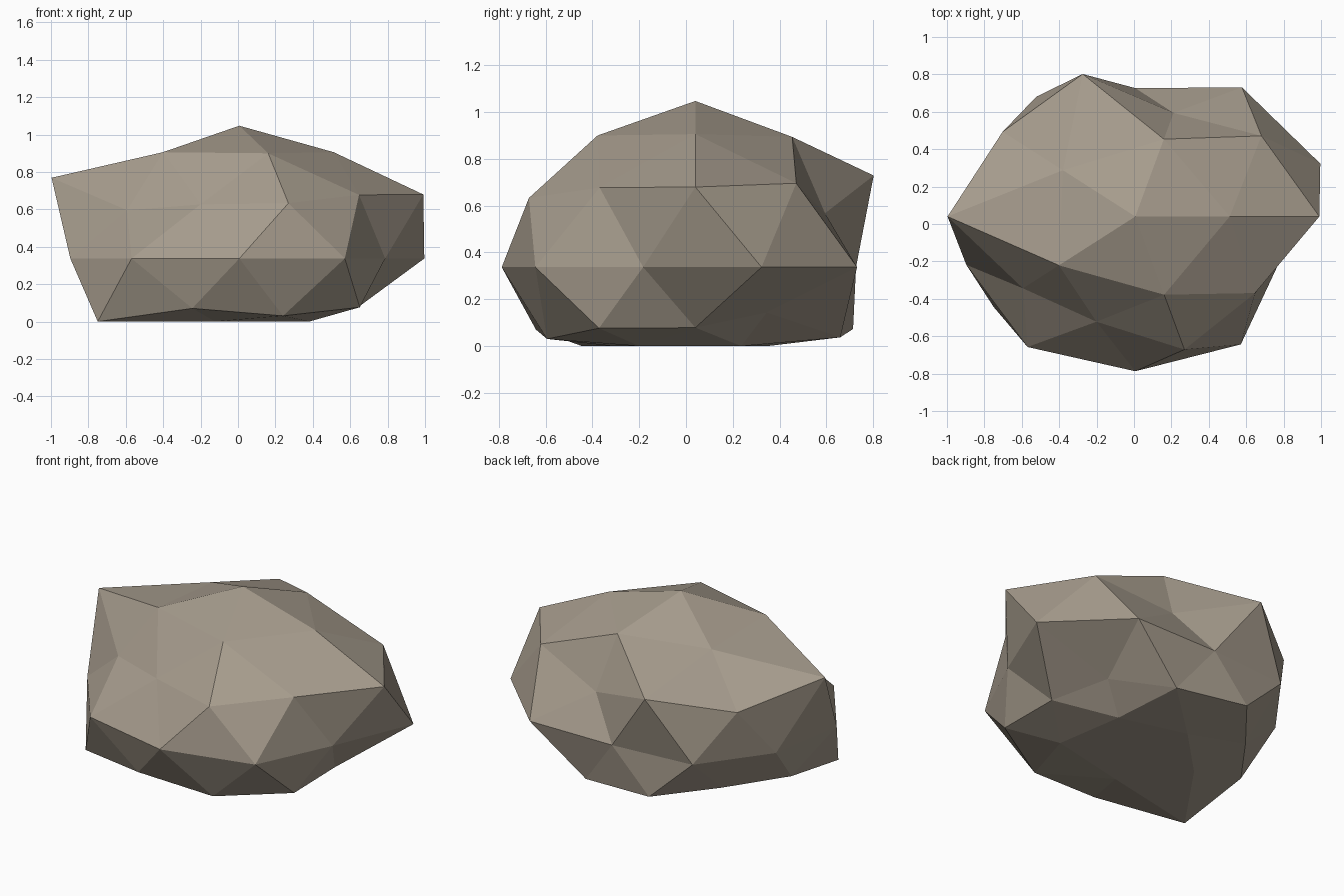
import bpy
import bmesh
from math import atan2, degrees
from mathutils import Vector

default_cube = bpy.data.objects.get("Cube")
if default_cube:
    bpy.data.objects.remove(default_cube, do_unlink=True)


def make_material(name, color):
    material = bpy.data.materials.new(name)
    material.use_nodes = True
    material.diffuse_color = color
    shader = next(n for n in material.node_tree.nodes if n.type == "BSDF_PRINCIPLED")
    shader.inputs["Base Color"].default_value = color
    shader.inputs["Roughness"].default_value = 0.9
    return material


def ring_order(vert):
    """Sort key: rings from bottom to top, then counterclockwise around z."""
    azimuth = round(degrees(atan2(vert.co.y, vert.co.x))) % 360
    return round(vert.co.z, 2), azimuth


# Distance of each corner from the core of the stone, ring by ring
RINGS = {
    "bottom_pole": [0.8],
    "base": [0.72, 0.7, 0.8, 0.8, 0.88],
    "lower_edge": [0.75, 0.87, 0.76, 1.1, 0.89],
    "lower_side": [0.66, 0.9, 0.86, 0.91, 0.89],
    "equator": [1.04, 0.97, 0.78, 0.9, 0.87, 0.95, 0.98, 0.94, 0.96, 0.82],
    "upper_side": [1.1, 0.74, 0.98, 0.83, 0.95],
    "shoulder": [0.98, 1.07, 1.18, 0.79, 0.93],
    "crown": [0.96, 0.94, 0.91, 0.96, 0.95],
    "top_pole": [1.02],
}
CORE = Vector((0.007, 0.04, 0.337))
DEPTH = 0.88
RISE = 0.696
DROP = 0.655


def build_boulder():
    bm = bmesh.new()
    bmesh.ops.create_icosphere(bm, subdivisions=2, radius=1)
    radii = [radius for ring in RINGS.values() for radius in ring]

    # Push the corners in and out, and squash the ball
    for vert, radius in zip(sorted(bm.verts, key=ring_order), radii):
        direction = vert.co.copy()
        direction.y *= DEPTH
        direction.z *= RISE if direction.z > 0 else DROP
        vert.co = CORE + direction * radius
        # Flat resting face
        vert.co.z = max(vert.co.z, 0)

    bmesh.ops.recalc_face_normals(bm, faces=bm.faces)
    for face in bm.faces:
        face.smooth = False
    mesh = bpy.data.meshes.new("boulder")
    bm.to_mesh(mesh)
    bm.free()
    mesh.materials.append(make_material("warm grey stone", (0.38, 0.33, 0.265, 1)))
    boulder = bpy.data.objects.new("boulder", mesh)
    bpy.context.collection.objects.link(boulder)
    return boulder


build_boulder()
